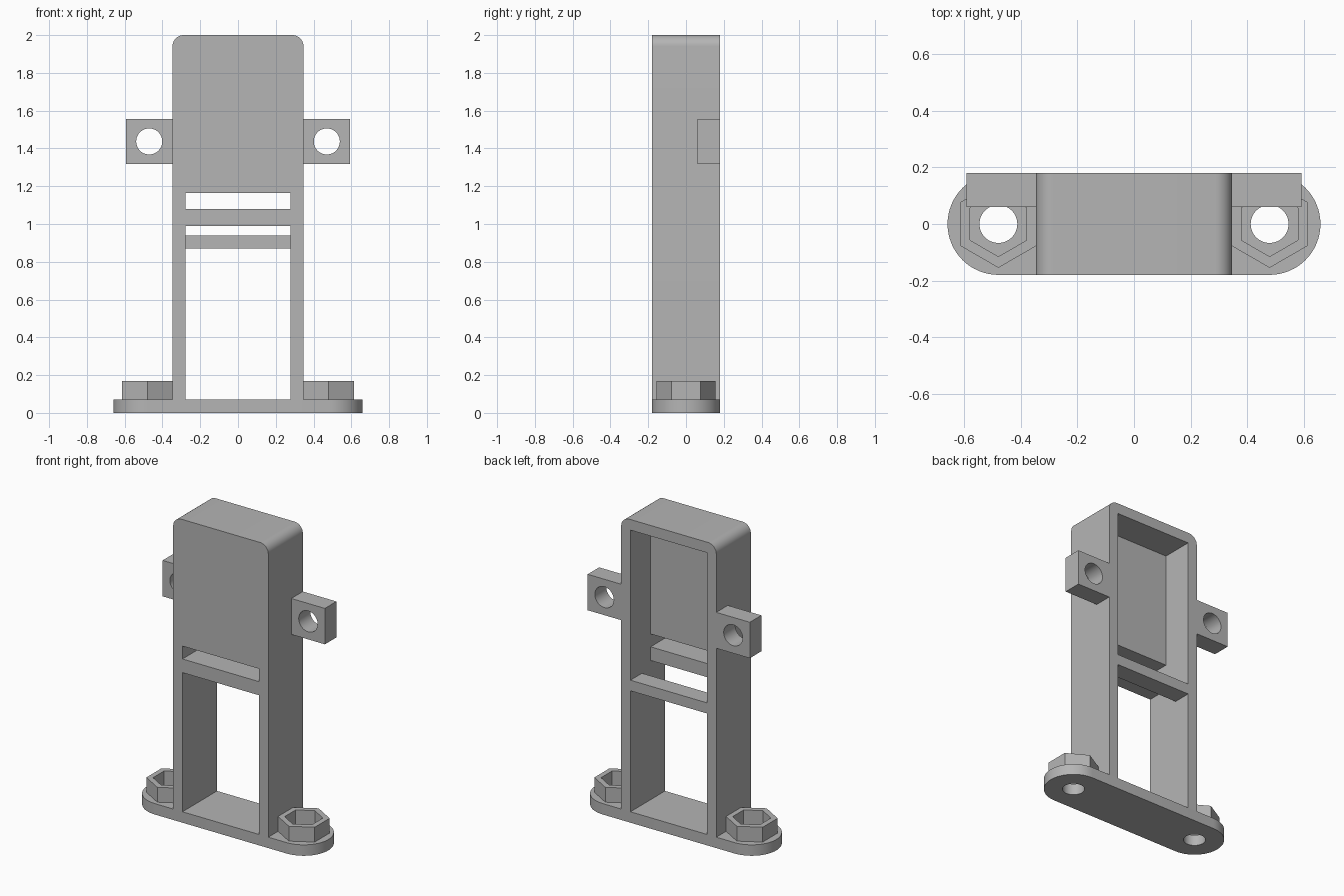
import bpy, bmesh
from math import cos, sin, pi, radians

if "Cube" in bpy.data.objects:
    bpy.data.objects.remove(bpy.data.objects["Cube"], do_unlink=True)

# Single grey plastic
grey = bpy.data.materials.new("grey plastic")
grey.use_nodes = True
colour = (0.46, 0.46, 0.46, 1)
grey.diffuse_color = colour
grey.node_tree.nodes["Principled BSDF"].inputs["Base Color"].default_value = colour


def arc(cx, cy, r, start, end, steps):
    return [(cx + r * cos(radians(start + (end - start) * i / steps)),
             cy + r * sin(radians(start + (end - start) * i / steps)))
            for i in range(steps + 1)]


def ring(cx, cy, r, sides=48, turn=0):
    return arc(cx, cy, r, turn, turn + 360, sides)[:-1]


def rect(x0, x1, y0, y1):
    return [(x0, y0), (x1, y0), (x1, y1), (x0, y1)]


def extrude(name, loops, low, high, upright=False):
    """Filled outline with holes, extruded along z, or along y if upright."""
    curve = bpy.data.curves.new(name, 'CURVE')
    curve.dimensions = '2D'
    curve.fill_mode = 'BOTH'
    curve.extrude = (high - low) / 2
    for loop in loops:
        spline = curve.splines.new('POLY')
        spline.points.add(len(loop) - 1)
        for point, (u, v) in zip(spline.points, loop):
            point.co = (u, v, 0, 1)
        spline.use_cyclic_u = True
    obj = bpy.data.objects.new(name, curve)
    bpy.context.collection.objects.link(obj)
    bpy.ops.object.select_all(action='DESELECT')
    obj.select_set(True)
    bpy.context.view_layer.objects.active = obj
    bpy.ops.object.convert(target='MESH')
    obj = bpy.context.view_layer.objects.active

    bm = bmesh.new()
    bm.from_mesh(obj.data)
    mid = (low + high) / 2
    for v in bm.verts:
        x, y, z = v.co
        v.co = (x, mid - z, y) if upright else (x, y, z + mid)
    bmesh.ops.remove_doubles(bm, verts=bm.verts, dist=0.0002)
    bmesh.ops.recalc_face_normals(bm, faces=bm.faces)
    bm.to_mesh(obj.data)
    bm.free()
    obj.data.materials.clear()
    obj.data.materials.append(grey)
    bpy.ops.object.shade_smooth_by_angle(angle=radians(30))
    return obj


HALF = 0.347      # half width of the frame
INNER = 0.279     # half width of the opening
DEPTH = 0.18      # half depth
BASE = 0.072      # base thickness
FOOT = 0.48       # bolt centre on the base
TAB = 0.47        # bolt centre on the side tabs
ROUND = 0.06      # top corner radius

# Base plate with round ends and two bolt holes
outline = arc(FOOT, 0, DEPTH, -90, 90, 32) + arc(-FOOT, 0, DEPTH, 90, 270, 32)
extrude("base_plate", [outline, ring(FOOT, 0, 0.067), ring(-FOOT, 0, 0.067)], 0, BASE)

# Frame: two side walls joined by a rounded top
frame = [(INNER, BASE), (HALF, BASE)]
frame += arc(HALF - ROUND, 2 - ROUND, ROUND, 0, 90, 12)
frame += arc(ROUND - HALF, 2 - ROUND, ROUND, 90, 180, 12)
frame += [(-HALF, BASE), (-INNER, BASE), (-INNER, 1.93), (INNER, 1.93)]
extrude("frame", [frame], -DEPTH, DEPTH, True)

# Front panel and the two cross bars inside the frame
extrude("front_panel", [rect(-INNER, INNER, 1.165, 1.93)], -DEPTH, -0.03, True)
extrude("front_cross_bar", [rect(-INNER, INNER, 0.99, 1.08)], -DEPTH, -0.03, True)
extrude("back_cross_bar", [rect(-INNER, INNER, 0.87, 0.94)], 0.06, DEPTH, True)

# Mounting tabs and hexagonal nut holders on both sides
for side, s in (("left", 1), ("right", -1)):
    extrude(side + "_tab",
            [rect(*sorted((s * HALF, s * 0.592)), 1.318, 1.555), ring(s * TAB, 1.437, 0.069)],
            0.06, DEPTH, True)
    extrude(side + "_nut_holder",
            [ring(s * FOOT, 0, 0.155, 6, 30), ring(s * FOOT, 0, 0.115, 6, 30)],
            BASE, 0.17)
